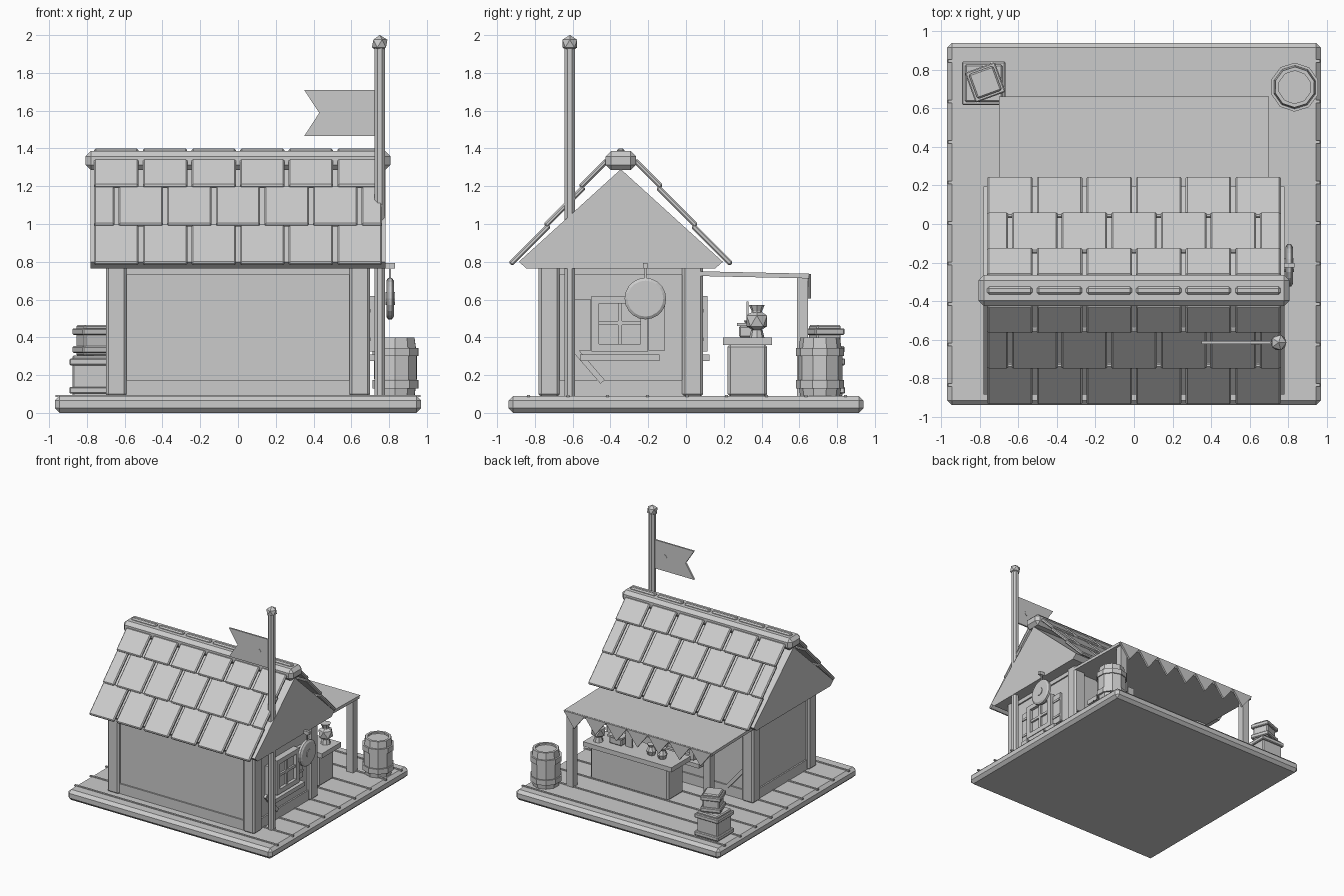
import bpy, bmesh, math
from mathutils import Matrix, Vector

if "Cube" in bpy.data.objects:
    bpy.data.objects.remove(bpy.data.objects["Cube"])

grey = bpy.data.materials.new("plain grey")
grey.diffuse_color = (0.6, 0.6, 0.6, 1)
grey.use_nodes = True
grey.node_tree.nodes["Principled BSDF"].inputs["Base Color"].default_value = grey.diffuse_color


def finish(name, bm, bevel=0.0):
    if bevel:
        bmesh.ops.bevel(bm, geom=bm.edges[:], offset=bevel, segments=1, affect='EDGES')
    bmesh.ops.recalc_face_normals(bm, faces=bm.faces[:])
    me = bpy.data.meshes.new(name)
    bm.to_mesh(me)
    bm.free()
    me.materials.append(grey)
    ob = bpy.data.objects.new(name, me)
    bpy.context.collection.objects.link(ob)
    return ob


def box(name, c, size, bevel=0.0, axis='X', angle=0.0):
    bm = bmesh.new()
    bmesh.ops.create_cube(bm, size=1, matrix=Matrix.Diagonal((*size, 1)))
    ob = finish(name, bm, bevel)
    ob.matrix_world = Matrix.Translation(c) @ Matrix.Rotation(math.radians(angle), 4, axis)
    return ob


def span(name, x, y, z, bevel=0.0):
    return box(name, [(a + b) / 2 for a, b in (x, y, z)], [b - a for a, b in (x, y, z)], bevel)


def extrude(name, pts, vec):
    bm = bmesh.new()
    f = bm.faces.new([bm.verts.new(p) for p in pts])
    r = bmesh.ops.extrude_face_region(bm, geom=[f])
    bmesh.ops.translate(bm, vec=vec, verts=[v for v in r['geom'] if isinstance(v, bmesh.types.BMVert)])
    return finish(name, bm)


def lathe(name, c, profile, n, axis='Z', turn=0.0):
    # closed stack of n-sided rings; profile is (radius, height)
    bm = bmesh.new()
    rings = [[bm.verts.new((r * math.cos(turn + i * math.tau / n), r * math.sin(turn + i * math.tau / n), h))
              for i in range(n)] for r, h in profile]
    for a, b in zip(rings, rings[1:]):
        for i in range(n):
            bm.faces.new((a[i], a[(i + 1) % n], b[(i + 1) % n], b[i]))
    bm.faces.new(rings[0])
    bm.faces.new(rings[-1])
    ob = finish(name, bm)
    rot = {'Z': Matrix(), 'X': Matrix.Rotation(math.pi / 2, 4, 'Y'), 'Y': Matrix.Rotation(math.pi / 2, 4, 'X')}[axis]
    ob.matrix_world = Matrix.Translation(c) @ rot
    return ob


def ico(name, c, r):
    bm = bmesh.new()
    bmesh.ops.create_icosphere(bm, subdivisions=1, radius=r)
    ob = finish(name, bm)
    ob.location = c
    return ob


# Plank platform
span("platform", (-0.97, 0.97), (-0.94, 0.94), (0, 0.09), 0.025)
for i in range(9):
    box("plank_seam", (0, -0.835 + 0.21 * i, 0.09), (1.93, 0.016, 0.012))

# House body, corner posts and beams
CY = -0.345
span("walls", (-0.67, 0.67), (-0.75, 0.06), (0.085, 0.78))
for x in (-0.645, 0.645):
    for y in (-0.725, 0.035):
        box("corner_post", (x, y, 0.435), (0.11, 0.11, 0.7), 0.014)
for z0, z1 in ((0.085, 0.175), (0.73, 0.78)):
    span("wall_beam", (-0.682, 0.682), (-0.762, 0.072), (z0, z1))

# Roof core and gables
prof = [(-0.50, 0.765), (0.50, 0.765), (0.54, 0.80), (0, 1.29), (-0.54, 0.80)]
extrude("roof_core", [(-0.78, CY + d, z) for d, z in prof], (1.56, 0, 0))

# Shingles: three overlapping rows on each slope, the middle row staggered
PITCH = 0.2575
for s in (-1, 1):
    for row, (d, z, length) in enumerate(((0.585, 0.787, 0.29), (0.40, 0.99, 0.29), (0.215, 1.195, 0.20))):
        shift = PITCH / 2 if row == 1 else 0
        for i in range(7 if row == 1 else 6):
            a = max(-0.7725 + PITCH * i - shift, -0.7725) + 0.011
            b = min(-0.7725 + PITCH * (i + 1) - shift, 0.7725) - 0.011
            k = length / 2 * math.sqrt(0.5)
            box("shingle", ((a + b) / 2, CY + s * (d - k), z + k), (b - a, length, 0.028), 0.008,
                angle=-45 * s)

# Ridge
span("ridge_beam", (-0.807, 0.807), (CY - 0.08, CY + 0.08), (1.285, 1.386), 0.028)
for i in range(6):
    box("ridge_cap", (-0.644 + PITCH * i, CY, 1.386), (0.235, 0.04, 0.03), 0.01)

# Flagpole and flag
lathe("flagpole", (0.75, -0.615, 0), [(0.03, 0.085), (0.03, 1.95)], 8, turn=math.pi / 8)
ico("pole_knob", (0.75, -0.615, 1.955), 0.046)
extrude("flag", [(x, -0.622, z) for x, z in
                 ((0.74, 1.465), (0.35, 1.465), (0.43, 1.588), (0.35, 1.71), (0.74, 1.71))], (0, 0.014, 0))
lathe("flag_emblem", (0.63, -0.615, 1.585), [(0.022, -0.010), (0.022, 0.010)], 12, 'Y')


def window(cx, wall, axis):
    # Window with cross bars, sill, shutters and a brace; u along the wall, w outward
    def part(name, u, w, z, size, bevel=0.0, angle=0.0):
        if axis == 'X':
            return box(name, (wall + w, cx + u, z), (size[1], size[0], size[2]), bevel, 'X', angle)
        return box(name, (cx + u, wall + w, z), size, bevel, 'Y', -angle)
    part("window_glass", 0, 0.012, 0.475, (0.24, 0.03, 0.24))
    for e in (-1, 1):
        part("window_frame_side", e * 0.13, 0.025, 0.472, (0.04, 0.055, 0.296))
        part("window_frame_rail", 0, 0.025, 0.472 + e * 0.128, (0.24, 0.055, 0.04))
        part("shutter", e * 0.195, 0.012, 0.465, (0.085, 0.025, 0.27))
        for z in (0.39, 0.54):
            part("shutter_slat", e * 0.195, 0.022, z, (0.085, 0.02, 0.018))
    part("window_bar_upright", 0, 0.02, 0.475, (0.022, 0.045, 0.23))
    part("window_bar_cross", 0, 0.02, 0.475, (0.23, 0.045, 0.022))
    part("window_sill", 0, 0.03, 0.292, (0.42, 0.07, 0.035))


window(-0.35, 0.67, 'X')
window(0.0, 0.06, 'Y')

# Diagonal braces
box("side_brace", (0.675, -0.52, 0.255), (0.03, 0.03, 0.24), 0, 'X', 41)
box("back_brace", (-0.52, 0.065, 0.255), (0.03, 0.03, 0.24), 0, 'Y', -41)

# Round hanging sign
SY = -0.215
lathe("sign_board", (0.805, SY, 0.605), [(0.095, -0.02), (0.11, -0.01), (0.11, 0.01), (0.095, 0.02)], 20, 'X')
for e in (-1, 1):
    lathe("sign_boss", (0.805 + e * 0.02, SY, 0.605), [(0.035, -0.005), (0.035, 0.005)], 12, 'X')
box("sign_rod", (0.805, SY, 0.74), (0.012, 0.012, 0.08))
span("sign_bracket", (0.70, 0.832), (SY - 0.012, SY + 0.012), (0.765, 0.793))

# Awning with pennant edge and posts
extrude("awning", [(-0.70, y, z) for y, z in ((0.05, 0.725), (0.05, 0.75), (0.65, 0.737), (0.65, 0.712))],
        (1.40, 0, 0))
for i in range(7):
    x = -0.70 + 0.2 * i
    extrude("awning_pennant", [(x, 0.646, 0.735), (x + 0.2, 0.646, 0.735), (x + 0.1, 0.646, 0.605)],
            (0, 0.016, 0))
for x in (-0.65, 0.65):
    box("awning_post", (x, 0.617, 0.403), (0.06, 0.06, 0.636))

# Counter
span("counter_body", (-0.13, 0.61), (0.22, 0.43), (0.085, 0.365), 0.015)
span("counter_top", (-0.18, 0.66), (0.195, 0.455), (0.36, 0.40))

# Goods on the counter
ico("jug_body", (0.57, 0.375, 0.487), 0.064)
lathe("jug_neck", (0.57, 0.375, 0), [(0.028, 0.52), (0.028, 0.54), (0.042, 0.572)], 8)
lathe("jug_foot", (0.57, 0.375, 0), [(0.04, 0.40), (0.03, 0.44)], 8)
span("goods_box", (0.36, 0.48), (0.28, 0.36), (0.40, 0.46), 0.008)
span("goods_box_lid", (0.35, 0.49), (0.27, 0.37), (0.46, 0.475))
span("price_board", (0.28, 0.34), (0.32, 0.332), (0.40, 0.59))
for x, y in ((0.09, 0.34), (-0.02, 0.35)):
    lathe("small_pot", (x, y, 0.40), [(0.03, 0), (0.042, 0.035), (0.025, 0.07), (0.034, 0.09)], 8)

# Barrel
BX, BY = 0.834, 0.71
lathe("barrel", (BX, BY, 0), [(0.105, 0.085), (0.118, 0.18), (0.118, 0.31), (0.105, 0.40), (0.085, 0.40),
                              (0.085, 0.385)], 10, turn=0.3)
for z in (0.13, 0.30):
    lathe("barrel_hoop", (BX, BY, z), [(0.127, 0), (0.127, 0.044)], 10, turn=0.3)


# Stacked crates
def crate(c, w, z0, z1, angle):
    box("crate_body", (*c, (z0 + z1) / 2), (w - 0.03, w - 0.03, z1 - z0), 0.008, 'Z', angle)
    for z in (z0 + 0.035, z1 - 0.035):
        box("crate_band", (*c, z), (w, w, 0.036), 0.006, 'Z', angle)


crate((-0.78, 0.73), 0.225, 0.085, 0.305, 0)
crate((-0.772, 0.735), 0.165, 0.30, 0.465, 20)
